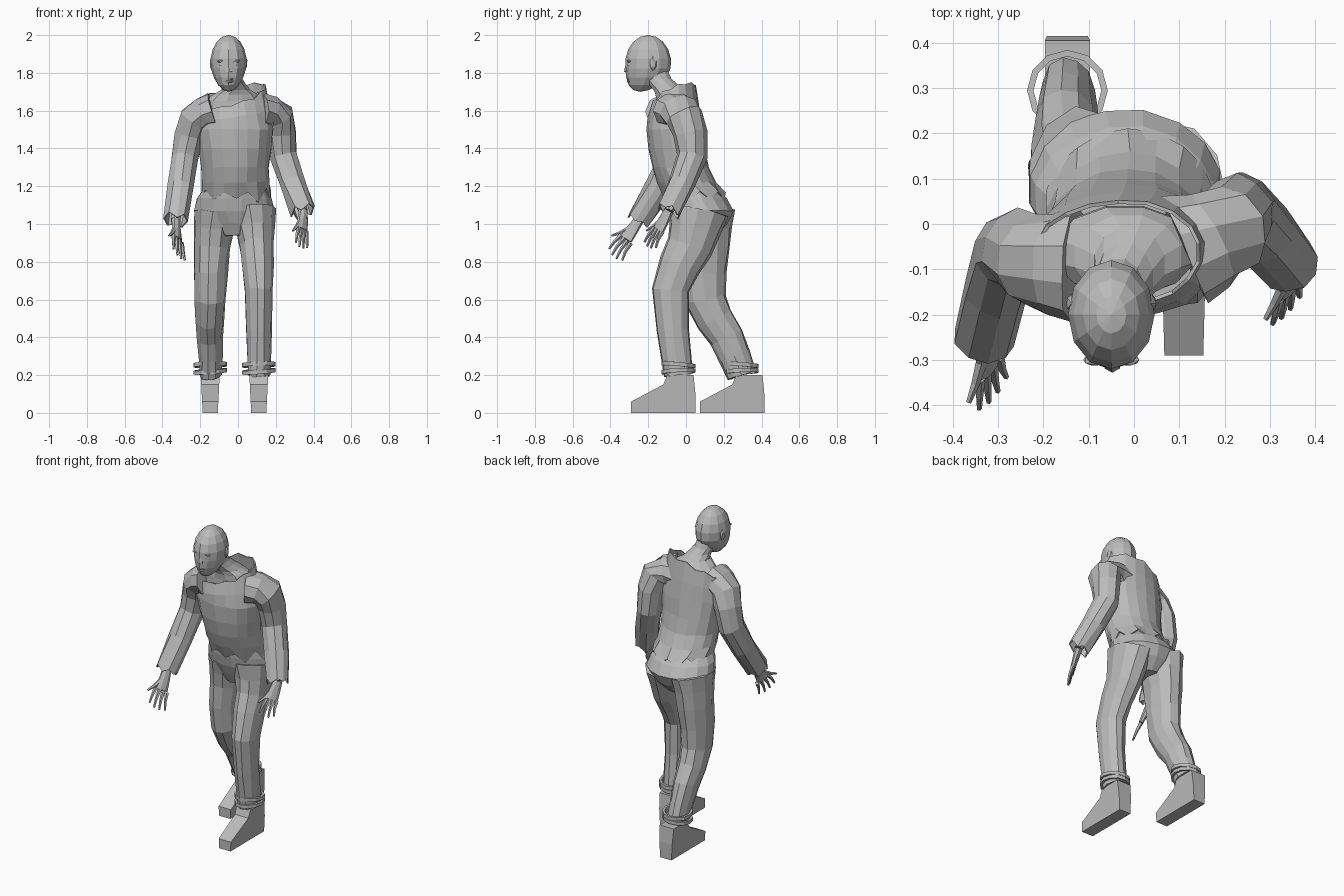
import bpy, bmesh, math, random
from mathutils import Vector, Matrix

random.seed(4)
cube = bpy.data.objects.get("Cube")
if cube:
    bpy.data.objects.remove(cube, do_unlink=True)

LIGHT_GREY = (.5, .5, .5, 1)
grey = bpy.data.materials.new("plain grey")
grey.diffuse_color = LIGHT_GREY
grey.use_nodes = True
grey.node_tree.nodes["Principled BSDF"].inputs["Base Color"].default_value = LIGHT_GREY

ACROSS, DEEP = Vector((1, 0, 0)), Vector((0, 1, 0))


def finish(name, bm):
    """Turn a bmesh into a flat shaded object."""
    bmesh.ops.recalc_face_normals(bm, faces=bm.faces)
    mesh = bpy.data.meshes.new(name)
    bm.to_mesh(mesh)
    bm.free()
    mesh.materials.append(grey)
    ob = bpy.data.objects.new(name, mesh)
    bpy.context.collection.objects.link(ob)
    return ob


def skin(name, rings, caps=(True, True), jitter=0):
    """Bridge rings of points into a tube, optionally capped."""
    bm = bmesh.new()
    loops = []
    for ring in rings:
        loops.append([bm.verts.new(p + Vector([random.uniform(-jitter, jitter) for axis in p]))
                      for p in ring])
    for a, b in zip(loops, loops[1:]):
        for i in range(len(a)):
            bm.faces.new((a[i - 1], a[i], b[i], b[i - 1]))
    for cap, loop in zip(caps, (loops[0], loops[-1])):
        if cap:
            bm.faces.new(loop)
    return finish(name, bm)


def spline(rows, steps):
    """Add smooth in-between rows to a short list of key rows."""
    keys = [Vector(r) for r in rows]
    keys = [keys[0] * 2 - keys[1]] + keys + [keys[-1] * 2 - keys[-2]]
    out = []
    for a, b, c, d in zip(keys, keys[1:], keys[2:], keys[3:]):
        for k in range(steps):
            t = k / steps
            out.append(b + ((c - a) + ((a * 2 - b * 5 + c * 4 - d) + (b * 3 - c * 3 + d - a) * t) * t) * (t / 2))
    return out + [keys[-2]]


def oval(centre, u, v, a, b, sides):
    turns = [math.tau * (i + .5) / sides for i in range(sides)]
    return [centre + u * a * math.cos(t) + v * b * math.sin(t) for t in turns]


def stack(rows, sides):
    """Level rings from key rows of x, y, z, half width, half depth."""
    return [oval(Vector(r[:3]), ACROSS, DEEP, r[3], r[4], sides) for r in spline(rows, 2)]


def limb(points, start, end, sides, wide=DEEP, steps=2):
    """Rings square to a path, tapering from the start radii to the end radii."""
    path = spline(points, steps)
    last = len(path) - 1
    rings = []
    for i, p in enumerate(path):
        along = (path[min(i + 1, last)] - path[max(i - 1, 0)]).normalized()
        v = (wide - along * along.dot(wide)).normalized()
        a, b = Vector(start).lerp(Vector(end), (i / last) ** .7)
        rings.append(oval(p, v.cross(along), v, a, b, sides))
    return rings


def ragged(ring, depth):
    """Push every other point of a ring up and down for a torn edge."""
    for i, p in enumerate(ring):
        p.z += depth * (-1) ** i * random.uniform(.4, 1)


def thicken(ob):
    mod = ob.modifiers.new("cloth", "SOLIDIFY")
    mod.thickness = .008
    mod.offset = -1


def blob(name, centre, size):
    """A small faceted lump."""
    bm = bmesh.new()
    bmesh.ops.create_icosphere(bm, subdivisions=1, radius=1)
    bmesh.ops.transform(bm, matrix=Matrix.LocRotScale(centre, None, size), verts=bm.verts)
    finish(name, bm)


# Shirt with torn hem and a wide collar, higher at the back and left
rings = stack([(-.01, .045, 1.15, .185, .165), (-.015, -.03, 1.3, .18, .15),
               (-.02, -.06, 1.5, .205, .15), (-.035, -.065, 1.68, .185, .12)], 18)
for ring, slant in zip(rings[-2:], (.5, 1)):
    for p in ring:
        p.z += slant * ((p.x + .03) * .25 + (p.y + .06) * .4)
ragged(rings[0], .04)
ragged(rings[-1], .01)
thicken(skin("shirt", rings, (False, False), .004))

# Chest and neck inside the collar
skin("neck", stack([(-.02, -.06, 1.5, .15, .1), (-.02, -.06, 1.65, .16, .1),
                    (-.01, -.09, 1.71, .08, .085), (-.035, -.15, 1.77, .06, .075),
                    (-.045, -.18, 1.85, .06, .075)], 12))

# Head: a sphere whose lower half narrows and slides forward into a jaw
HEAD = Vector((-.05, -.2, 1.85))
bm = bmesh.new()
bmesh.ops.create_uvsphere(bm, u_segments=12, v_segments=9, radius=1)
for v in bm.verts:
    jaw = max(0, -v.co.z)
    v.co.x *= 1 - .15 * jaw
    v.co.y -= .35 * jaw ** 2
bmesh.ops.scale(bm, vec=(.097, .122, .15), verts=bm.verts)
bmesh.ops.translate(bm, vec=HEAD, verts=bm.verts)
finish("head", bm)

# Face
skin("nose", limb([HEAD + Vector((0, -.108, 0)), HEAD + Vector((.002, -.11, -.045))],
                  (.01, .01), (.02, .018), 6))
for lip in (-.08, -.095):
    blob("lip", HEAD + Vector((.005, -.1, lip)), Vector((.026, .015, .008)))
for side in (-1, 1):
    blob("eye", HEAD + Vector((side * .037, -.1, -.01)), Vector((.016, .01, .007)))
    blob("brow", HEAD + Vector((side * .037, -.1, .012)), Vector((.028, .014, .009)))
    blob("ear", HEAD + Vector((side * .087, .025, 0)), Vector((.014, .022, .04)))

# Arms: sleeve path, then fingertips and the direction towards the thumb
ARMS = {
    "left": ([(.11, -.06, 1.6), (.215, -.01, 1.57), (.24, .03, 1.36), (.345, -.09, 1.07)],
             (.335, -.2, .87), (-.06, -.06, .03)),
    "right": ([(-.13, -.09, 1.6), (-.23, -.08, 1.55), (-.28, -.06, 1.35), (-.33, -.25, 1.02)],
              (-.31, -.385, .82), (-.06, -.07, .06)),
}
for side, (path, tip, spread) in ARMS.items():
    rings = limb(path, (.1, .13), (.068, .066), 10)
    ragged(rings[-1], .018)
    thicken(skin(side + "_sleeve", rings, (True, False), .004))

    elbow, wrist, tip, spread = (Vector(p) for p in (path[2], path[3], tip, spread))
    knuckle = wrist.lerp(tip, .5)
    skin(side + "_forearm", limb([elbow.lerp(wrist, .6), wrist], (.04, .04), (.024, .028), 8, spread))
    skin(side + "_palm", limb([wrist, knuckle], (.024, .028), (.015, .04), 8, spread))
    for i in range(4):
        fan = spread * (i / 3 - .5)
        root = knuckle + fan * .7
        end = tip + fan - (tip - knuckle) * abs(i - 1.5) * .12
        bend = root.lerp(end, .5) + DEEP * -.006
        skin(side + "_finger", limb([root, bend, end], (.013, .013), (.006, .006), 5, spread, 1))
    thumb = [wrist.lerp(knuckle, .3), knuckle + spread * .5, knuckle.lerp(tip, .3) + spread * .8]
    skin(side + "_thumb", limb(thumb, (.016, .016), (.006, .006), 5, ACROSS, 1))

# Trousers, feet and ankle bands, in mid stride
skin("hips", stack([(-.015, .02, 1.2, .165, .135), (-.02, .08, 1.07, .215, .175),
                    (-.015, .065, .94, .08, .1)], 16), jitter=.003)
LEGS = {
    "left": ([(.08, .065, 1.07), (.098, .02, .88), (.11, -.08, .65), (.11, -.04, .2)], .05),
    "right": ([(-.115, .095, 1.07), (-.138, .1, .88), (-.148, .1, .6), (-.15, .215, .4),
               (-.147, .295, .2)], .415),
}
OUTLINE = [(-.34, 0), (0, 0), (0, .1), (-.01, .2), (-.15, .2), (-.17, .15), (-.34, .06)]
for side, (path, heel) in LEGS.items():
    skin(side + "_leg", limb(path, (.122, .165), (.06, .078), 11), jitter=.004)
    ankle = Vector(path[-1])
    walls = [[Vector((ankle.x + s * (.04 + .05 * z), heel + y, z)) for y, z in OUTLINE]
             for s in (-1, 1)]
    skin(side + "_foot", walls)
    for lift in (.02, .055):
        hoops = []
        for i in range(13):
            turn = math.tau * i / 12
            out = Vector((math.cos(turn), math.sin(turn), 0))
            tilt = Vector((0, 0, lift + .008 * math.sin(turn + lift * 50)))
            hoops.append(oval(ankle + out * .082 + tilt, out, Vector((0, 0, 1)), .01, .015, 4))
        skin(side + "_ankle_band", hoops, (False, False))
